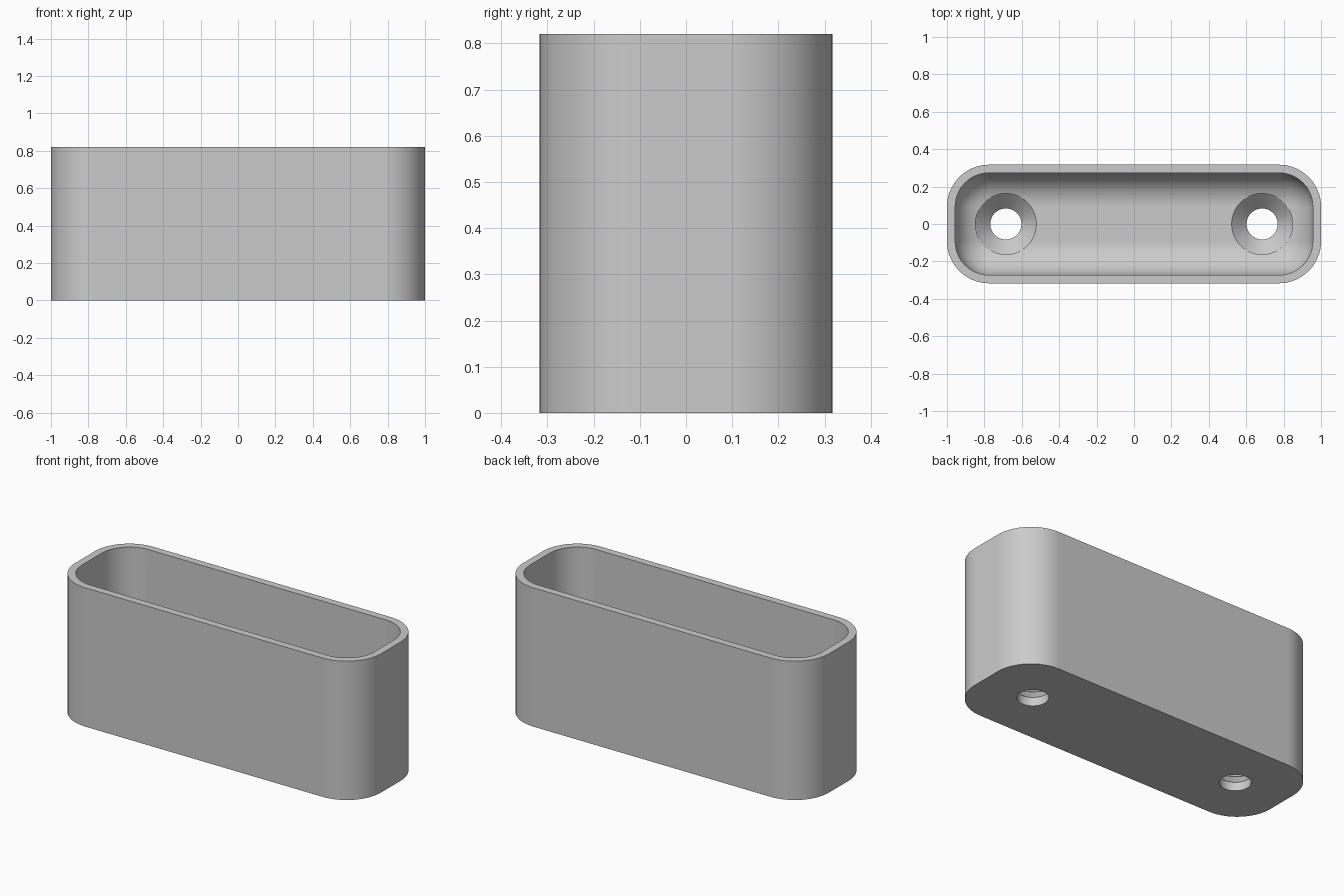
import bpy
import bmesh
from math import cos, sin, pi

cube = bpy.data.objects.get("Cube")
if cube:
    bpy.data.objects.remove(cube, do_unlink=True)

HALF_X, HALF_Y, HEIGHT = 1.0, 0.317, 0.82
CORNER, WALL, FLOOR = 0.225, 0.044, 0.13
FILLET = 0.178
HOLE_X, HOLE_R, SINK_R, SINK_DEPTH = 0.685, 0.083, 0.163, 0.08
CORNER_STEPS, FILLET_STEPS, HOLE_STEPS = 16, 14, 64

grey = bpy.data.materials.new("light grey")
grey.use_nodes = True
colour = (0.6, 0.6, 0.6, 1.0)
grey.diffuse_color = colour
grey.node_tree.nodes["Principled BSDF"].inputs["Base Color"].default_value = colour


def rounded_ring(bm, inset, z):
    """Rounded rectangle of vertices, moved inwards by inset."""
    r = CORNER - inset
    verts = []
    for quarter, (sx, sy) in enumerate([(1, 1), (-1, 1), (-1, -1), (1, -1)]):
        for i in range(CORNER_STEPS + 1):
            a = (quarter + i / CORNER_STEPS) * pi / 2
            verts.append(bm.verts.new((sx * (HALF_X - CORNER) + r * cos(a),
                                       sy * (HALF_Y - CORNER) + r * sin(a), z)))
    return verts


def circle_ring(bm, x, r, z):
    steps = [2 * pi * i / HOLE_STEPS for i in range(HOLE_STEPS)]
    return [bm.verts.new((x + r * cos(a), r * sin(a), z)) for a in steps]


def skin(bm, rings):
    """Closed solid through a stack of rings."""
    bm.faces.new(list(reversed(rings[0])))
    for low, high in zip(rings, rings[1:]):
        n = len(low)
        for i in range(n):
            j = (i + 1) % n
            bm.faces.new((low[i], low[j], high[j], high[i]))
    bm.faces.new(rings[-1])
    bmesh.ops.recalc_face_normals(bm, faces=bm.faces)


def make_object(name, bm):
    mesh = bpy.data.meshes.new(name)
    bm.to_mesh(mesh)
    bm.free()
    mesh.materials.append(grey)
    obj = bpy.data.objects.new(name, mesh)
    bpy.context.scene.collection.objects.link(obj)
    return obj


# Open box: outer wall, flat rim, inner wall, rounded transition to the floor
bm = bmesh.new()
profile = [(0, 0), (0, HEIGHT), (WALL, HEIGHT)]
for i in range(FILLET_STEPS + 1):
    a = i / FILLET_STEPS * pi / 2
    profile.append((WALL + FILLET * (1 - cos(a)), FLOOR + FILLET * (1 - sin(a))))
skin(bm, [rounded_ring(bm, inset, z) for inset, z in profile])
box = make_object("open_box", bm)

# Countersunk screw holes
bpy.context.view_layer.objects.active = box
for side, x in (("left", HOLE_X), ("right", -HOLE_X)):
    bm = bmesh.new()
    sections = [(HOLE_R, -0.1), (HOLE_R, FLOOR - SINK_DEPTH),
                (SINK_R, FLOOR), (SINK_R, FLOOR + FILLET)]
    skin(bm, [circle_ring(bm, x, r, z) for r, z in sections])
    cutter = make_object(side + "_screw_hole_cutter", bm)
    cutter.hide_render = True
    cut = box.modifiers.new(side + "_screw_hole", "BOOLEAN")
    cut.operation = "DIFFERENCE"
    cut.solver = "EXACT"
    cut.object = cutter
    bpy.ops.object.modifier_apply(modifier=cut.name)
    bpy.data.objects.remove(cutter, do_unlink=True)

# Smooth curves, crisp rims
bpy.ops.object.select_all(action="DESELECT")
box.select_set(True)
bpy.context.view_layer.objects.active = box
bpy.ops.object.shade_smooth_by_angle(angle=pi / 6)
weighted = box.modifiers.new("flat_walls", "WEIGHTED_NORMAL")
weighted.keep_sharp = True
